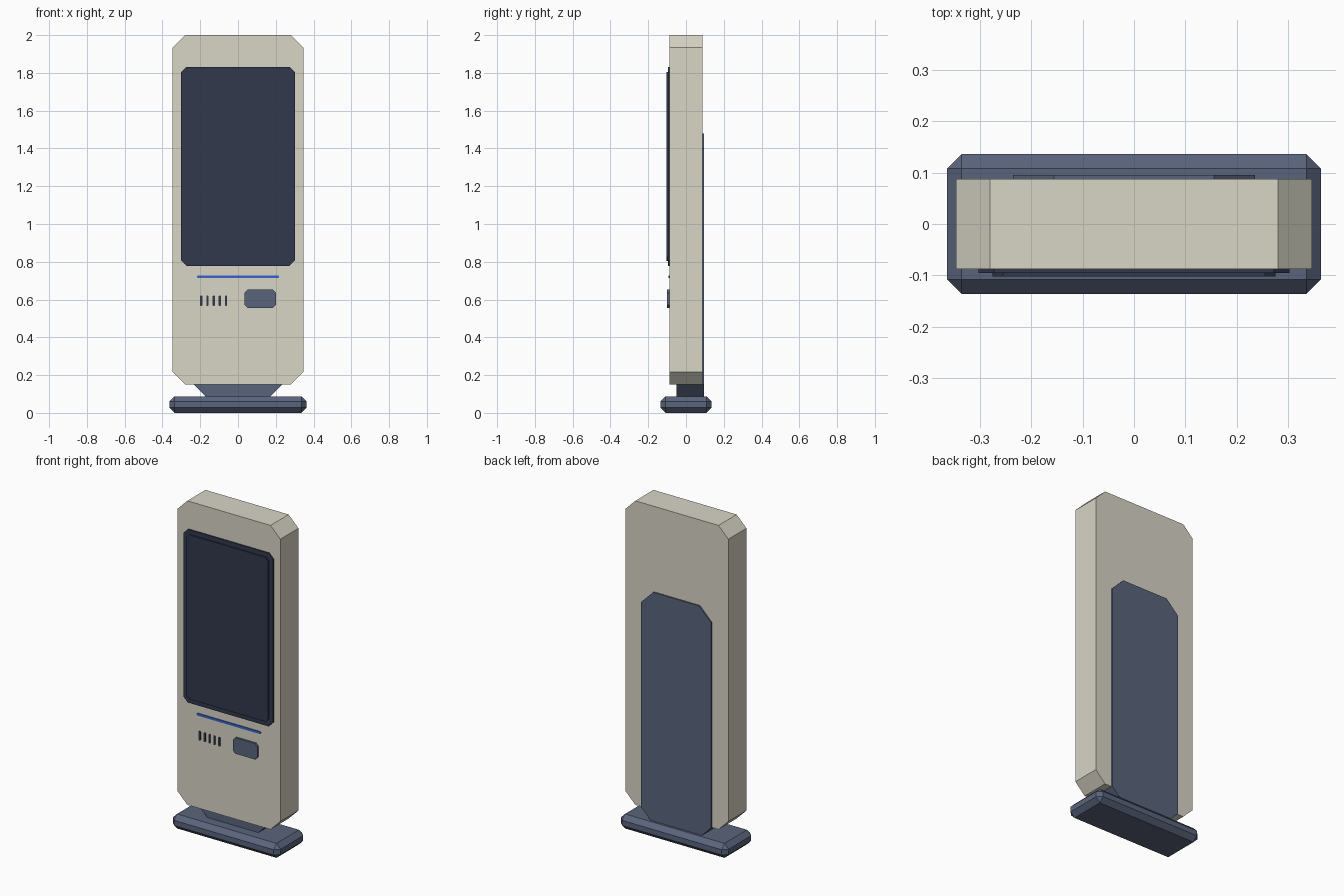
import bpy
import bmesh

cube = bpy.data.objects.get("Cube")
if cube:
    bpy.data.objects.remove(cube, do_unlink=True)


def material(name, srgb):
    lin = [((c / 255 + 0.055) / 1.055) ** 2.4 for c in srgb]
    mat = bpy.data.materials.new(name)
    mat.use_nodes = True
    mat.diffuse_color = (*lin, 1)
    mat.node_tree.nodes["Principled BSDF"].inputs["Base Color"].default_value = (*lin, 1)
    return mat


BEIGE = material("warm beige", (216, 213, 198))
SLATE = material("slate blue", (90, 100, 124))
DARK = material("dark navy", (49, 56, 76))
BLUE = material("bright blue", (56, 100, 200))


def add_object(name, bm, mat):
    bmesh.ops.recalc_face_normals(bm, faces=bm.faces)
    mesh = bpy.data.meshes.new(name)
    bm.to_mesh(mesh)
    bm.free()
    mesh.materials.append(mat)
    obj = bpy.data.objects.new(name, mesh)
    bpy.context.collection.objects.link(obj)
    return obj


def panel(name, x0, x1, z0, z1, front, back, cut, mat):
    """Upright slab whose four corners are cut off, extruded along y."""
    outline = [(x0 + cut, z0), (x1 - cut, z0), (x1, z0 + cut), (x1, z1 - cut),
               (x1 - cut, z1), (x0 + cut, z1), (x0, z1 - cut), (x0, z0 + cut)]
    bm = bmesh.new()
    face = bm.faces.new([bm.verts.new((x, front, z)) for x, z in outline])
    side = bmesh.ops.extrude_face_region(bm, geom=[face])["geom"]
    moved = [v for v in side if isinstance(v, bmesh.types.BMVert)]
    bmesh.ops.translate(bm, verts=moved, vec=(0, back - front, 0))
    return add_object(name, bm, mat)


# Foot: box with every edge bevelled
bm = bmesh.new()
bmesh.ops.create_cube(bm, size=1)
bmesh.ops.scale(bm, vec=(0.726, 0.272, 0.088), verts=bm.verts)
bmesh.ops.translate(bm, vec=(0, 0, 0.044), verts=bm.verts)
bmesh.ops.bevel(bm, geom=bm.edges[:], offset=0.028, segments=1, affect="EDGES")
add_object("foot", bm, SLATE)

# Cabinet and the spine that runs through it down to the foot
panel("cabinet", -0.346, 0.346, 0.15, 2.0, -0.087, 0.087, 0.066, BEIGE)
panel("spine", -0.235, 0.235, 0.07, 1.48, -0.05, 0.095, 0.08, SLATE)

# Display
panel("screen_frame", -0.302, 0.302, 0.778, 1.832, -0.095, -0.08, 0.03, DARK)
panel("screen_glass", -0.275, 0.275, 0.805, 1.805, -0.102, -0.08, 0.02, DARK)

# Light strip, speaker slots and card reader
panel("light_strip", -0.216, 0.216, 0.714, 0.728, -0.092, -0.08, 0.004, BLUE)
for i in range(5):
    x = -0.195 + i * 0.033
    panel(f"speaker_slot_{i + 1}", x - 0.006, x + 0.006, 0.565, 0.622, -0.092, -0.08, 0.004, DARK)
panel("card_reader", 0.035, 0.2, 0.555, 0.652, -0.1, -0.08, 0.016, SLATE)
